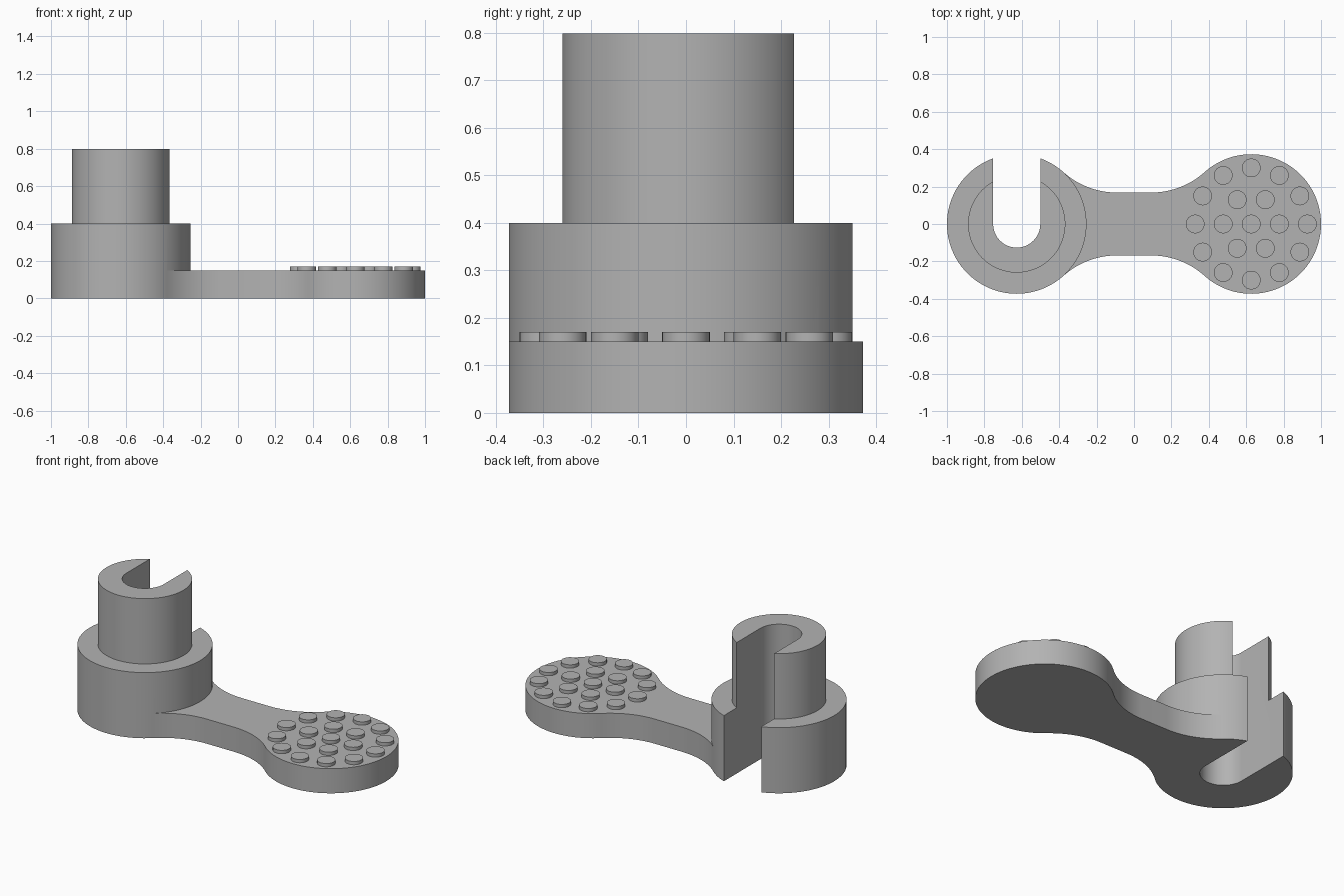
import bpy, bmesh
from math import sin, cos, pi, atan2, radians

cube = bpy.data.objects.get("Cube")
if cube:
    bpy.data.objects.remove(cube, do_unlink=True)

grey = bpy.data.materials.new("plain grey")
grey.use_nodes = True
colour = (0.45, 0.45, 0.45, 1)
grey.diffuse_color = colour
grey.node_tree.nodes["Principled BSDF"].inputs["Base Color"].default_value = colour

CX = 0.627       # distance of both round ends from the middle
R = 0.373        # radius of both round ends
NECK = 0.168     # half width of the neck
FLAT = 0.09      # half length of the straight part of the neck
PLATE = 0.15     # plate thickness


def arc(cx, cy, r, a0, a1, n):
    return [(cx + r * cos(a0 + (a1 - a0) * i / n),
             cy + r * sin(a0 + (a1 - a0) * i / n)) for i in range(n + 1)]


def circle(cx, cy, r, n):
    return arc(cx, cy, r, 0, 2 * pi, n)[:-1]


def prism(name, outlines, z0, z1):
    """Extrude closed counter-clockwise outlines from z0 to z1."""
    bm = bmesh.new()
    for pts in outlines:
        low = [bm.verts.new((x, y, z0)) for x, y in pts]
        high = [bm.verts.new((x, y, z1)) for x, y in pts]
        bm.faces.new(low[::-1])
        bm.faces.new(high)
        for i in range(len(pts)):
            j = (i + 1) % len(pts)
            bm.faces.new((low[i], low[j], high[j], high[i]))
    mesh = bpy.data.meshes.new(name)
    bm.to_mesh(mesh)
    bm.free()
    mesh.materials.append(grey)
    ob = bpy.data.objects.new(name, mesh)
    bpy.context.collection.objects.link(ob)
    return ob


def activate(ob):
    bpy.ops.object.select_all(action='DESELECT')
    ob.select_set(True)
    bpy.context.view_layer.objects.active = ob


def combine(ob, other, operation):
    activate(ob)
    mod = ob.modifiers.new(operation.title(), 'BOOLEAN')
    mod.operation = operation
    mod.solver = 'EXACT'
    mod.object = other
    bpy.ops.object.modifier_apply(modifier=mod.name)
    bpy.data.objects.remove(other, do_unlink=True)


# Arm: round pad, hollow fillets tangent to both ends, straight neck
fillet = ((CX - FLAT) ** 2 + NECK ** 2 - R ** 2) / (2 * (R - NECK))
fy = NECK + fillet
touch = atan2(fy, FLAT - CX)           # direction from the pad centre to the fillet centre
pad = arc(CX, 0, R, -touch, touch, 80)
upper = arc(FLAT, fy, fillet, touch - pi, -pi / 2, 20)[1:]
upper += [(-x, y) for x, y in reversed(upper)]
upper.append((-CX + R * cos(pi - touch), R * sin(pi - touch)))
lower = [(x, -y) for x, y in reversed(upper)]
body = prism("pedal_body", [pad + upper + lower], 0, PLATE)

# Hub and post on the other end
combine(body, prism("hub", [circle(-CX, 0, R, 96)], 0, 0.4), 'UNION')
combine(body, prism("post", [circle(-CX, 0, 0.26, 96)], 0.2, 0.798), 'UNION')

# U-shaped slot open to the back
slot_r = 0.126
slot = arc(-CX, 0, slot_r, pi, 2 * pi, 32) + [(-CX + slot_r, 1), (-CX - slot_r, 1)]
cutter = prism("slot_cutter", [slot], -0.5, 1.5)
cutter.hide_render = True
combine(body, cutter, 'DIFFERENCE')

# Grip studs: one in the middle, rings of six and twelve
centres = [(CX, 0)]
for radius, count in ((0.15, 6), (0.3, 12)):
    centres += circle(CX, 0, radius, count)
studs = prism("grip_studs", [circle(x, y, 0.05, 40) for x, y in centres], PLATE, PLATE + 0.02)

for ob in (body, studs):
    activate(ob)
    bpy.ops.object.shade_smooth_by_angle(angle=radians(30))
